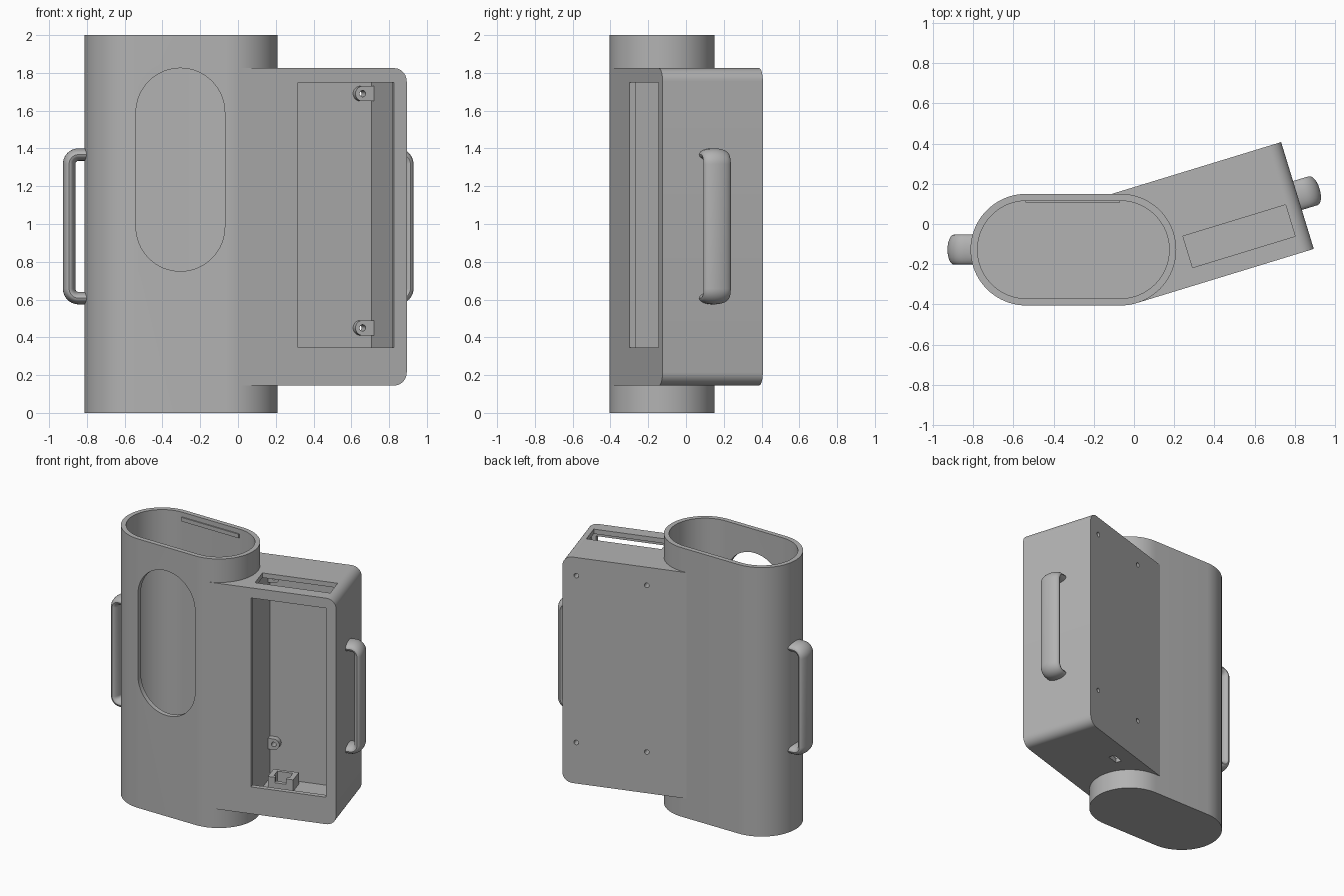
import bpy, bmesh, math
from mathutils import Matrix, Vector

if "Cube" in bpy.data.objects:
    bpy.data.objects.remove(bpy.data.objects["Cube"], do_unlink=True)

grey = bpy.data.materials.new("plain grey")
grey.use_nodes = True
grey.diffuse_color = (0.45, 0.45, 0.45, 1)
grey.node_tree.nodes["Principled BSDF"].inputs["Base Color"].default_value = grey.diffuse_color

R, WALL = 0.2775, 0.035
HINGE = Vector((-0.0675, -0.1275, 0))
BOX_FRAME = Matrix.Translation(HINGE) @ Matrix.Rotation(math.radians(17), 4, "Z")
BOX_END, BOX_LOW, BOX_HIGH = 0.92, 0.145, 1.825


def finish(name, bm, frame=Matrix()):
    bmesh.ops.recalc_face_normals(bm, faces=bm.faces)
    mesh = bpy.data.meshes.new(name)
    bm.to_mesh(mesh)
    bm.free()
    mesh.materials.append(grey)
    ob = bpy.data.objects.new(name, mesh)
    bpy.context.collection.objects.link(ob)
    ob.matrix_world = frame
    return ob


def prism(name, outline, low, high, upright=False, frame=Matrix()):
    """Extrude an outline along z, or along y when the outline is upright in x and z."""
    bm = bmesh.new()
    place = (lambda a, b, h: (a, h, b)) if upright else (lambda a, b, h: (a, b, h))
    face = bm.faces.new([bm.verts.new(place(a, b, low)) for a, b in outline])
    moved = bmesh.ops.extrude_face_region(bm, geom=[face])["geom"]
    bmesh.ops.translate(bm, vec=place(0, 0, high - low),
                        verts=[v for v in moved if isinstance(v, bmesh.types.BMVert)])
    return finish(name, bm, frame)


def block(name, x, y, z, frame=BOX_FRAME):
    return prism(name, [(x[0], y[0]), (x[1], y[0]), (x[1], y[1]), (x[0], y[1])], z[0], z[1], frame=frame)


def arc(cx, cy, r, start, end, n):
    angles = [math.radians(start + (end - start) * i / n) for i in range(n + 1)]
    return [(cx + r * math.cos(a), cy + r * math.sin(a)) for a in angles]


def cut(target, *cutters):
    bpy.context.view_layer.update()
    for c in cutters:
        mod = target.modifiers.new("cut", "BOOLEAN")
        mod.operation, mod.solver, mod.object = "DIFFERENCE", "EXACT", c
        bpy.context.view_layer.objects.active = target
        bpy.ops.object.modifier_apply(modifier=mod.name)
    for c in cutters:
        c.hide_render = True
        bpy.data.objects.remove(c, do_unlink=True)


def tube_outline(r):
    return arc(HINGE.x, HINGE.y, r, -90, 90, 40) + arc(-0.535, HINGE.y, r, 90, 270, 40)


# Oval tube with a closed base and a long window in its front wall
tube = prism("oval_tube", tube_outline(R), 0, 2)
window = arc(-0.305, 1.59, 0.235, 0, 180, 32) + arc(-0.305, 0.985, 0.235, 180, 360, 32)
cut(tube,
    prism("tube_hollow", tube_outline(R - WALL), WALL, 2.2),
    prism("window_cutter", window, -0.6, -0.2, upright=True))

# Thin catch inside the rear rim
catch = block("rim_catch", (-0.54, -0.07), (0.106, 0.12), (1.935, 1.965), Matrix())

# Angled case with rounded outer corners
corner = 0.07
profile = ([(0, BOX_LOW)]
           + arc(BOX_END - corner, BOX_LOW + corner, corner, -90, 0, 10)
           + arc(BOX_END - corner, BOX_HIGH - corner, corner, 0, 90, 10)
           + [(0, BOX_HIGH)])
case = prism("angled_case", profile, -R, R, upright=True, frame=BOX_FRAME)

# Case cavity, front opening, top slot, cable port and clearance for the tube
cut(case,
    prism("tube_clearance", tube_outline(R - WALL + 0.002), -0.2, 2.2),
    block("cavity_cutter", (0.283, BOX_END - WALL), (WALL - R, R - WALL),
          (BOX_LOW + WALL, BOX_HIGH - WALL)),
    block("opening_cutter", (0.317, 0.85), (-0.4, -0.2), (0.345, 1.75)),
    block("slot_cutter", (0.317, 0.85), (-0.19, -0.027), (1.7, 1.95)),
    block("port_cutter", (0.365, 0.455), (0.125, 0.17), (0.1, 0.25)))

# Screw ears in the cavity corners, with holes through the back wall
for side, x, wall in (("right", 0.323, 0.278), ("left", 0.822, 0.89)):
    turn = 90 if wall > x else -90
    for level, z in (("lower", 0.45), ("upper", 1.69)):
        r = 0.04
        outline = arc(x, z, r, turn, turn + 180, 16)
        outline += [(wall, outline[-1][1]), (wall, outline[0][1])]
        ear = prism(f"{level}_{side}_screw_ear", outline, 0.2, R - WALL + 0.003, True, BOX_FRAME)
        for part in (ear, case):
            cut(part, prism("screw_hole", arc(x, z, 0.017, 0, 345, 23), 0.15, 0.35, True, BOX_FRAME))

# Socket holder on the cavity floor, around the cable port
floor = BOX_LOW + WALL - 0.003
holder = block("socket_holder", (0.32, 0.5), (0.08, 0.205), (floor, 0.265))
cut(holder,
    block("socket_cutter", (0.355, 0.465), (0.11, 0.18), (0.1, 0.4)),
    block("notch_cutter", (0.37, 0.45), (0.05, 0.15), (0.225, 0.4)))


# Grab handles: flattened oval section swept along a bent path
def handle(name, frame):
    half, reach, bend = 0.38, 0.082, 0.05
    path = ([(-0.02, -half)] + arc(reach - bend, bend - half, bend, -90, 0, 10)
            + arc(reach - bend, half - bend, bend, 0, 90, 10) + [(-0.02, half)])
    bm = bmesh.new()
    rings = []
    for i, (px, pz) in enumerate(path):
        ax, az = path[max(i - 1, 0)]
        bx, bz = path[min(i + 1, len(path) - 1)]
        along = Vector((bx - ax, 0, bz - az)).normalized()
        across = Vector((along.z, 0, -along.x))
        rings.append([bm.verts.new(Vector((px, 0, pz)) + across * a + Vector((0, b * 0.075 / 0.033, 0)))
                      for a, b in arc(0, 0, 0.033, 0, 345, 23)])
    for p, q in zip(rings, rings[1:]):
        for j in range(len(p)):
            k = (j + 1) % len(p)
            bm.faces.new((p[j], p[k], q[k], q[j]))
    bm.faces.new(rings[0])
    bm.faces.new(rings[-1])
    return finish(name, bm, frame)


mid = 0.9875
left_handle = handle("left_handle", BOX_FRAME @ Matrix.Translation((BOX_END, 0, mid)))
right_handle = handle("right_handle", Matrix.Translation((-0.812, HINGE.y, mid)) @ Matrix.Rotation(math.pi, 4, "Z"))

# Smooth shading with sharp edges kept
for ob in (tube, case, left_handle, right_handle):
    bpy.ops.object.select_all(action="DESELECT")
    ob.select_set(True)
    bpy.context.view_layer.objects.active = ob
    bpy.ops.object.shade_smooth_by_angle(angle=math.radians(30))
